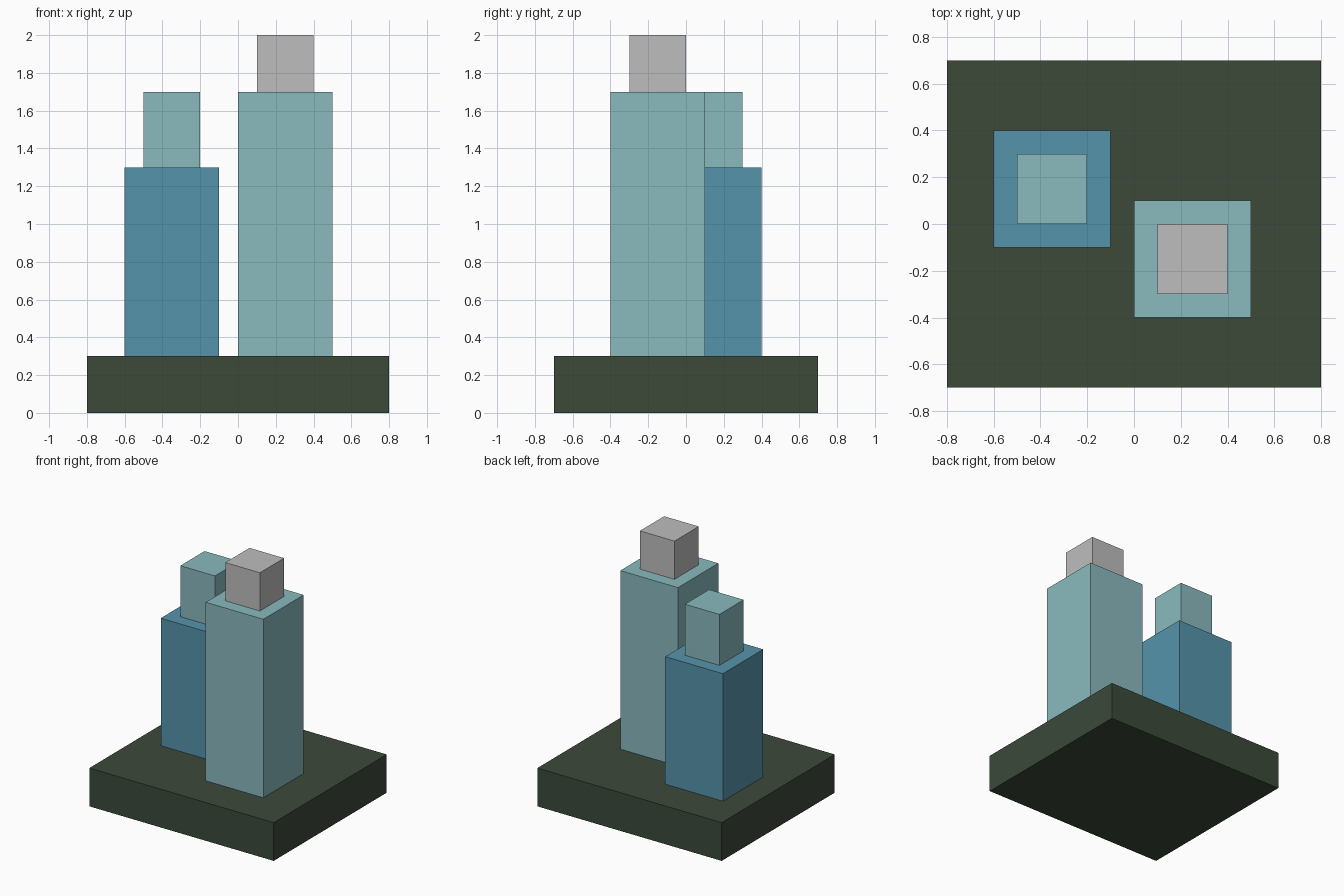
import bpy
import bmesh
from mathutils import Matrix, Vector

cube = bpy.data.objects.get("Cube")
if cube:
    bpy.data.objects.remove(cube, do_unlink=True)


def make_material(name, rgb):
    mat = bpy.data.materials.new(name)
    mat.use_nodes = True
    color = (*rgb, 1.0)
    mat.diffuse_color = color
    mat.node_tree.nodes["Principled BSDF"].inputs["Base Color"].default_value = color
    return mat


def box(name, center, size, bottom, top, mat):
    """Axis-aligned block: centre and size in plan, then bottom and top height."""
    bm = bmesh.new()
    place = Matrix.Translation(Vector((*center, (bottom + top) / 2)))
    scale = Matrix.Diagonal((*size, top - bottom, 1.0))
    bmesh.ops.create_cube(bm, size=1.0, matrix=place @ scale)
    mesh = bpy.data.meshes.new(name)
    bm.to_mesh(mesh)
    bm.free()
    mesh.materials.append(mat)
    obj = bpy.data.objects.new(name, mesh)
    bpy.context.collection.objects.link(obj)
    return obj


dark_green = make_material("dark_green", (0.045, 0.067, 0.042))
blue = make_material("blue", (0.093, 0.296, 0.407))
pale_teal = make_material("pale_teal", (0.254, 0.491, 0.515))
light_grey = make_material("light_grey", (0.515, 0.515, 0.515))

# Ground slab
BASE_TOP = 0.3
box("base_slab", (0, 0), (1.6, 1.4), 0, BASE_TOP, dark_green)

# Towers, each a square shaft with a smaller block on its roof
towers = [
    ("tall_tower", (0.25, -0.15), 1.7, 2.0, pale_teal, light_grey),
    ("short_tower", (-0.35, 0.15), 1.3, 1.7, blue, pale_teal),
]
for name, center, roof, peak, shaft_mat, cap_mat in towers:
    box(name + "_shaft", center, (0.5, 0.5), BASE_TOP, roof, shaft_mat)
    box(name + "_cap", center, (0.3, 0.3), roof, peak, cap_mat)
